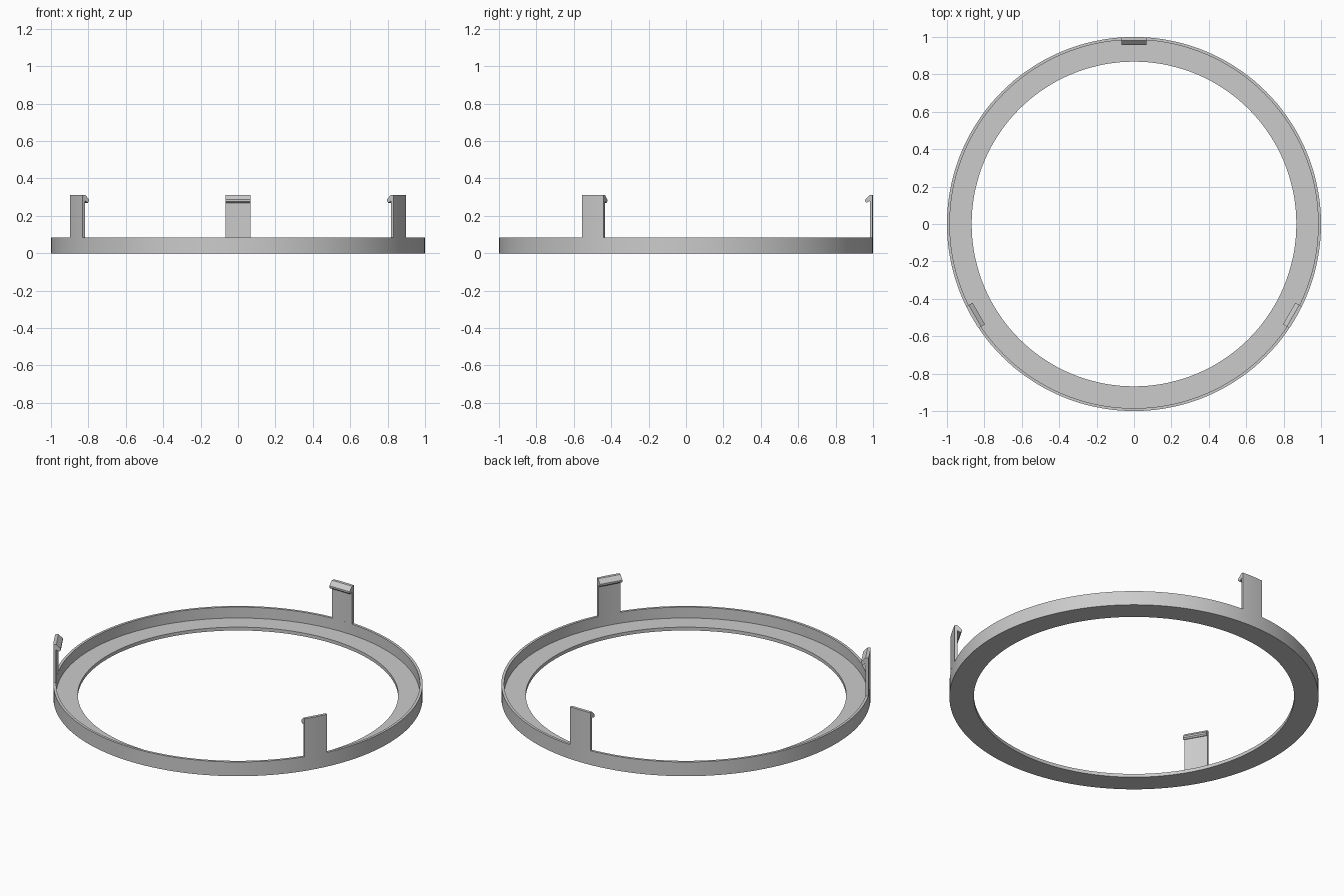
import bpy, bmesh
from math import sin, cos, asin, pi, radians
from mathutils import Matrix, Vector

cube = bpy.data.objects.get("Cube")
if cube:
    bpy.data.objects.remove(cube, do_unlink=True)

grey = bpy.data.materials.new("plain grey")
grey.use_nodes = True
grey.diffuse_color = (0.6, 0.6, 0.6, 1)
grey.node_tree.nodes["Principled BSDF"].inputs["Base Color"].default_value = grey.diffuse_color

RIM_IN, RIM_TOP = 0.985, 0.085
FLANGE_IN, FLANGE_TOP = 0.868, 0.02
CLIP_HALF, CLIP_TOP = 0.067, 0.312


def loft(name, sections, closed):
    """Skin matching cross-sections, capping the ends of an open run."""
    bm = bmesh.new()
    rings = [[bm.verts.new(p) for p in s] for s in sections]
    pairs = list(zip(rings, rings[1:]))
    if closed:
        pairs.append((rings[-1], rings[0]))
    else:
        bm.faces.new(rings[0])
        bm.faces.new(rings[-1])
    for a, b in pairs:
        for i in range(len(a)):
            j = (i + 1) % len(a)
            bm.faces.new((a[i], a[j], b[j], b[i]))
    bmesh.ops.recalc_face_normals(bm, faces=bm.faces)
    mesh = bpy.data.meshes.new(name)
    bm.to_mesh(mesh)
    bm.free()
    mesh.materials.append(grey)
    obj = bpy.data.objects.new(name, mesh)
    bpy.context.collection.objects.link(obj)
    bpy.ops.object.select_all(action="DESELECT")
    obj.select_set(True)
    bpy.context.view_layer.objects.active = obj
    bpy.ops.object.shade_smooth_by_angle(angle=radians(30))
    return obj


def swept(profile, angles):
    """Radius-height profile placed at each angle around z."""
    return [[Vector((r * cos(a), r * sin(a), z)) for r, z in profile] for a in angles]


# Flat flange with an upright outer rim
ring_profile = [(FLANGE_IN, 0), (1, 0), (1, RIM_TOP), (RIM_IN, RIM_TOP),
                (RIM_IN, FLANGE_TOP), (FLANGE_IN, FLANGE_TOP)]
SEGS = 144
loft("ring", swept(ring_profile, [2 * pi * i / SEGS for i in range(SEGS)]), True)

# Three snap clips: a curved arm with an inward barb at its top
arm_profile = [(RIM_IN, RIM_TOP), (1, RIM_TOP), (1, CLIP_TOP), (RIM_IN, CLIP_TOP)]
barb_profile = [(0.988, CLIP_TOP), (0.982, CLIP_TOP), (0.958, 0.288),
                (0.958, 0.278), (0.966, 0.27), (0.988, 0.282)]
spread = asin(CLIP_HALF)
for side, degrees in (("back", 90), ("right", 210), ("left", 330)):
    centre = radians(degrees)
    loft(side + "_clip_arm",
         swept(arm_profile, [centre + spread * t / 3 for t in range(-3, 4)]), False)
    turn = Matrix.Rotation(centre, 3, "Z")
    loft(side + "_clip_barb",
         [[turn @ Vector((r, w, z)) for r, z in barb_profile]
          for w in (-CLIP_HALF, CLIP_HALF)], False)
